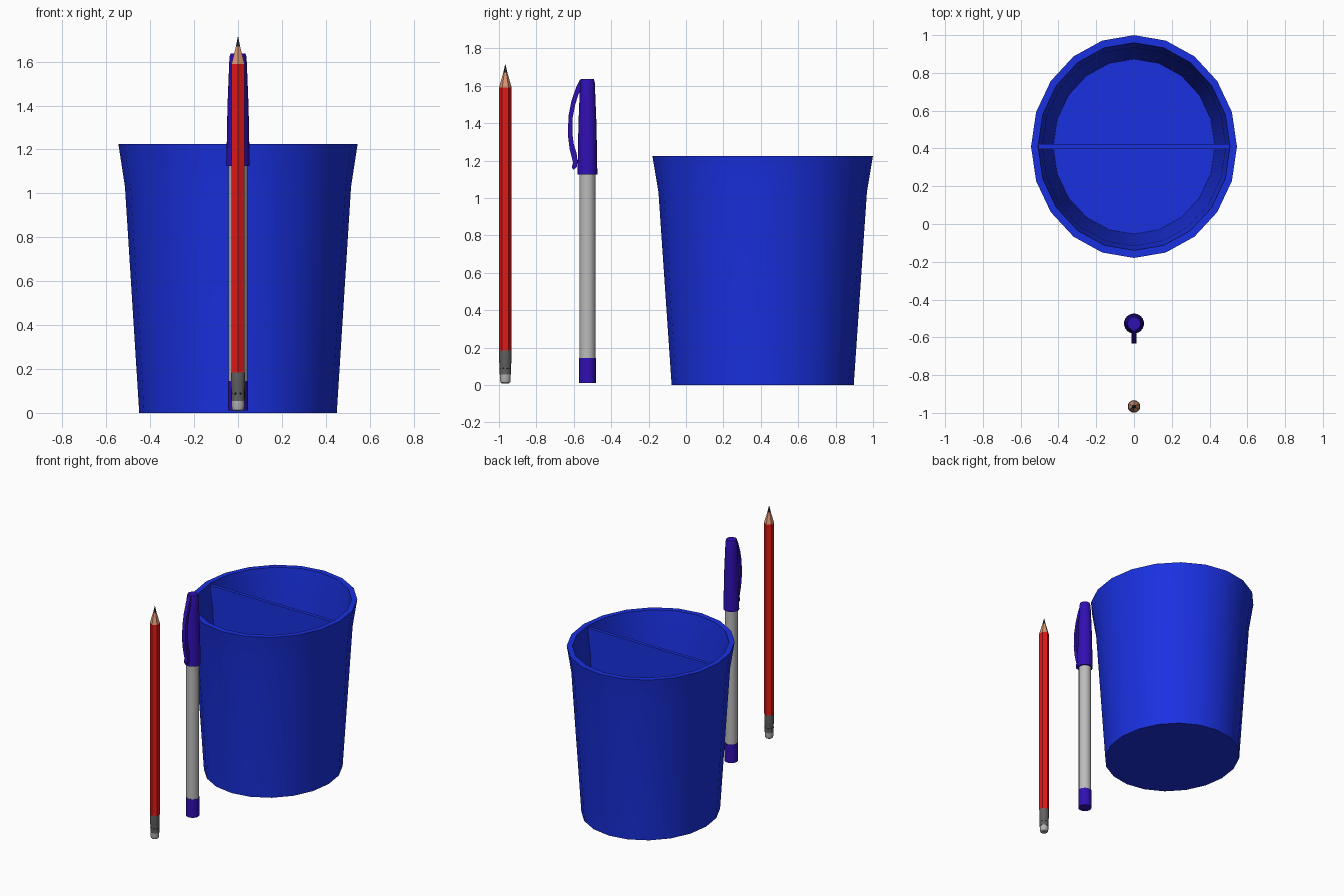
import bpy, bmesh, math

if "Cube" in bpy.data.objects:
    bpy.data.objects.remove(bpy.data.objects["Cube"])

def material(name, rgb):
    m = bpy.data.materials.new(name)
    m.diffuse_color = (*rgb, 1)
    m.use_nodes = True
    m.node_tree.nodes["Principled BSDF"].inputs["Base Color"].default_value = m.diffuse_color
    return m

BLUE = material("cup_blue", (0.01, 0.03, 0.75))
INK = material("ink_blue", (0.03, 0.005, 0.45))
WHITE = material("barrel_grey", (0.5, 0.5, 0.5))
RED = material("pencil_red", (0.75, 0.01, 0.01))
WOOD = material("wood", (0.7, 0.3, 0.17))
LEAD = material("lead", (0.03, 0.03, 0.03))
METAL = material("ferrule_grey", (0.12, 0.12, 0.12))
RUBBER = material("eraser_grey", (0.45, 0.45, 0.45))

def finish(bm, name, mat, smooth=30):
    bmesh.ops.recalc_face_normals(bm, faces=bm.faces)
    me = bpy.data.meshes.new(name)
    bm.to_mesh(me)
    bm.free()
    ob = bpy.data.objects.new(name, me)
    bpy.context.collection.objects.link(ob)
    me.materials.append(mat)
    if smooth:
        bpy.ops.object.select_all(action='DESELECT')
        ob.select_set(True)
        bpy.context.view_layer.objects.active = ob
        bpy.ops.object.shade_smooth_by_angle(angle=math.radians(smooth))
    return ob

def lathe(name, profile, n, y, mat, y_scale=1.0, smooth=30):
    """Turn (radius, z) points about a vertical axis and cap both ends."""
    bm = bmesh.new()
    rings = []
    for r, z in profile:
        rings.append([bm.verts.new((r * math.sin(2 * math.pi * i / n),
                                    y + r * y_scale * math.cos(2 * math.pi * i / n), z))
                      for i in range(n)])
    for a, b in zip(rings, rings[1:]):
        for i in range(n):
            j = (i + 1) % n
            bm.faces.new((a[i], a[j], b[j], b[i]))
    bm.faces.new(rings[0])
    bm.faces.new(rings[-1])
    return finish(bm, name, mat, smooth)

# Cup: oval 20-sided shell with flared rim
CUP_Y = 0.41
lathe("cup", [(0.45, 0), (0.515, 1.03), (0.545, 1.225), (0.508, 1.225),
              (0.485, 1.03), (0.428, 0.04)], 20, CUP_Y, BLUE, 1.082)

# Divider across the cup, following the inner wall
bm = bmesh.new()
outline = [(0.435, 0.03), (0.49, 1.03), (0.512, 1.21)]
outline += [(-x, z) for x, z in reversed(outline)]
face = bm.faces.new([bm.verts.new((x, CUP_Y - 0.0125, z)) for x, z in outline])
ext = bmesh.ops.extrude_face_region(bm, geom=[face])
bmesh.ops.translate(bm, vec=(0, 0.025, 0),
                    verts=[v for v in ext["geom"] if isinstance(v, bmesh.types.BMVert)])
finish(bm, "cup_divider", BLUE, 0)

# Pen: end plug, barrel and cap
PEN_Y = -0.527
lathe("pen_end_plug", [(0.045, 0.01), (0.045, 0.145)], 24, PEN_Y, INK)
lathe("pen_barrel", [(0.043, 0.145), (0.043, 1.13)], 24, PEN_Y, WHITE)
lathe("pen_cap", [(0.053, 1.125), (0.051, 1.25), (0.048, 1.4), (0.042, 1.55),
                  (0.039, 1.62), (0.034, 1.637)], 24, PEN_Y, INK)

# Pen clip: bowed strip with a small hooked end
clip = [(-0.54, 1.637), (-0.566, 1.634), (-0.588, 1.59), (-0.612, 1.52), (-0.628, 1.44),
        (-0.632, 1.34), (-0.622, 1.26), (-0.604, 1.19), (-0.61, 1.165), (-0.604, 1.15),
        (-0.583, 1.165), (-0.58, 1.2), (-0.585, 1.24), (-0.601, 1.29), (-0.608, 1.35),
        (-0.606, 1.43), (-0.592, 1.5), (-0.573, 1.56), (-0.54, 1.58)]
bm = bmesh.new()
face = bm.faces.new([bm.verts.new((-0.013, y, z)) for y, z in clip])
ext = bmesh.ops.extrude_face_region(bm, geom=[face])
bmesh.ops.translate(bm, vec=(0.026, 0, 0),
                    verts=[v for v in ext["geom"] if isinstance(v, bmesh.types.BMVert)])
finish(bm, "pen_clip", INK, 35)

# Pencil: hexagonal body, sharpened wood and lead
PENCIL_Y = -0.966
lathe("pencil_body", [(0.034, 0.185), (0.034, 1.59)], 6, PENCIL_Y, RED, smooth=0)
lathe("pencil_wood", [(0.034, 1.59), (0.011, 1.67)], 6, PENCIL_Y, WOOD, smooth=0)
lathe("pencil_lead", [(0.011, 1.67), (0.001, 1.714)], 6, PENCIL_Y, LEAD, smooth=0)

# Ferrule with dimples, and eraser
lathe("pencil_ferrule", [(0.031, 0.055), (0.031, 0.11), (0.033, 0.12), (0.033, 0.185)],
      16, PENCIL_Y, METAL)
lathe("pencil_eraser", [(0.018, 0.008), (0.026, 0.014), (0.029, 0.027), (0.029, 0.055)],
      16, PENCIL_Y, RUBBER)
bm = bmesh.new()
for i in range(8):
    a = 2 * math.pi * (i + 0.5) / 8
    new = bmesh.ops.create_icosphere(bm, subdivisions=1, radius=0.006)["verts"]
    bmesh.ops.translate(bm, verts=new, vec=(0.028 * math.sin(a),
                        PENCIL_Y + 0.028 * math.cos(a), 0.088))
finish(bm, "ferrule_dimples", LEAD)
